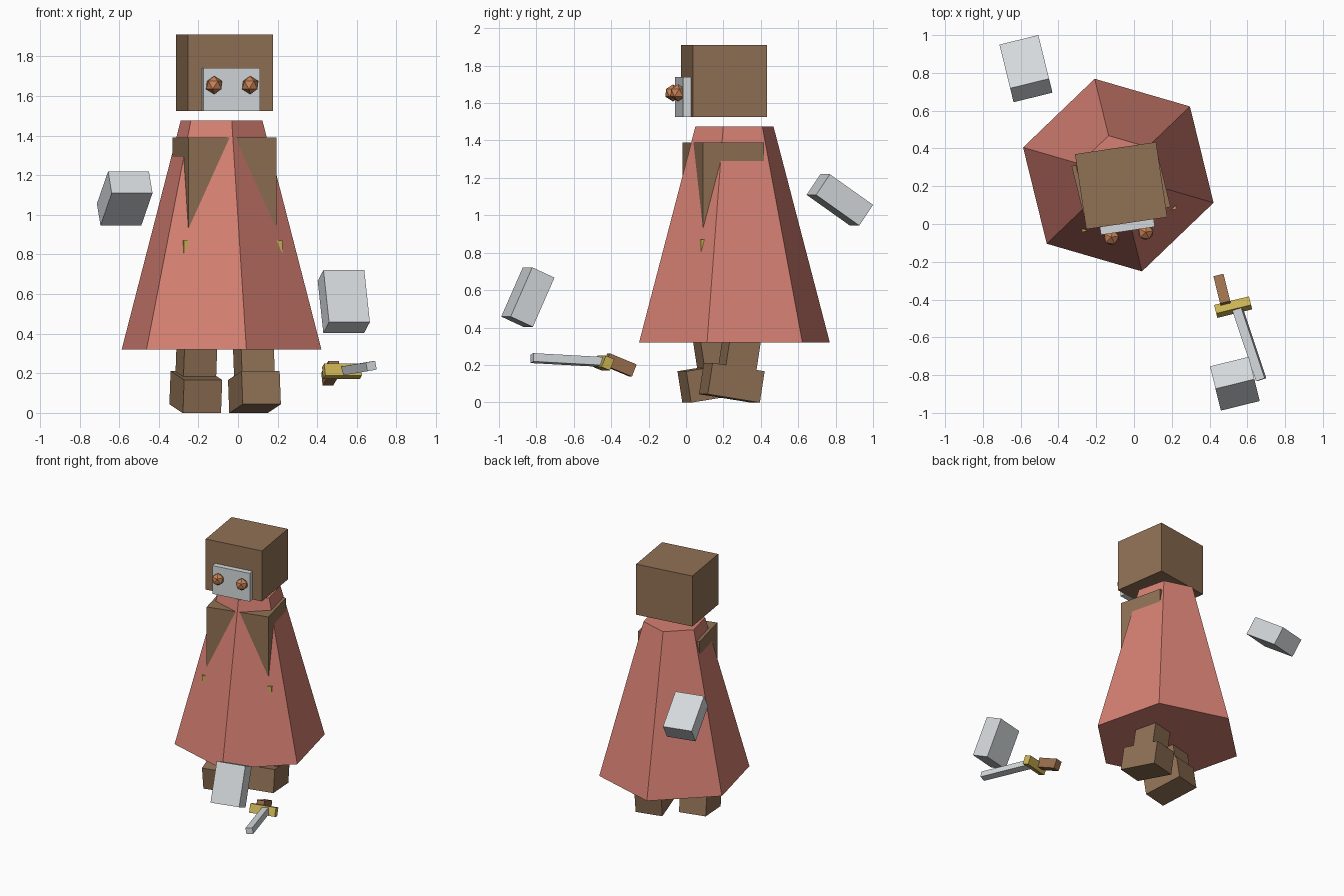
import bpy
from math import radians, sin, cos
from mathutils import Vector

cube = bpy.data.objects.get("Cube")
if cube:
    bpy.data.objects.remove(cube)


def material(name, color):
    mat = bpy.data.materials.new(name)
    mat.use_nodes = True
    mat.diffuse_color = (*color, 1)
    mat.node_tree.nodes["Principled BSDF"].inputs["Base Color"].default_value = (*color, 1)
    return mat


brown = material("brown", (.28, .165, .09))
red = material("dusty_red", (.67, .215, .17))
steel = material("pale_steel", (.66, .69, .71))
gold = material("gold", (.60, .45, .09))
copper = material("copper", (.58, .225, .095))
leather = material("leather", (.33, .16, .075))

BODY_YAW = 13.8
HEAD_YAW = 8.5


def finish(name, mat):
    obj = bpy.context.object
    obj.name = obj.data.name = name
    obj.data.materials.append(mat)
    return obj


def box(name, mat, center, size, pitch=0, yaw=BODY_YAW, roll=0):
    rot = [radians(a) for a in (pitch, roll, yaw)]
    bpy.ops.mesh.primitive_cube_add(size=1, location=center, rotation=rot)
    bpy.context.object.scale = size
    return finish(name, mat)


def turned(origin, yaw, x, y, z):
    """Point at a local offset from an origin turned about z."""
    c, s = cos(radians(yaw)), sin(radians(yaw))
    return Vector(origin) + Vector((c * x - s * y, s * x + c * y, z))


# Robe: closed six-sided tapered cone
axis = (-.083, .259, 0)
bpy.ops.mesh.primitive_cone_add(vertices=6, radius1=.525, radius2=.215, depth=1.155,
                                location=turned(axis, 0, 0, 0, .8975),
                                rotation=(0, 0, radians(BODY_YAW)))
finish("robe", red)

# Torso and belt, whose corners show through the robe
box("torso", brown, turned(axis, BODY_YAW, 0, -.062, 1.02), (.458, .335, .74))
box("belt", gold, turned(axis, BODY_YAW, 0, -.062, .81), (.514, .371, .12))

# Head with face plate and eyes
head = (-.068, .203, 1.7175)
box("head", brown, head, (.434, .402, .385), yaw=HEAD_YAW)
box("face_plate", steel, turned(head, HEAD_YAW, 0, -.221, -.085), (.288, .042, .215), yaw=HEAD_YAW)
for side, x in (("left", .092), ("right", -.092)):
    bpy.ops.mesh.primitive_ico_sphere_add(subdivisions=1, radius=.046,
                                          location=turned(head, HEAD_YAW, x, -.262, -.063),
                                          rotation=(0, 0, radians(HEAD_YAW)))
    finish(side + "_eye", copper)

# Legs and boots in mid stride
for side, boot, leg, pitch in (("left", (.083, .245, .105), (.08, .288, .27), -9),
                               ("right", (-.213, .13, .105), (-.21, .15, .27), 9)):
    box(side + "_boot", brown, boot, (.198, .29, .17), pitch)
    box(side + "_leg", brown, leg, (.17, .17, .22), pitch)

# Floating gauntlets
box("right_hand", steel, (-.572, .8225, 1.0825), (.212, .289, .134), -34.6)
box("left_hand", steel, (.534, -.8455, .5625), (.212, .289, .134), 65.7)

# Short sword
box("sword_blade", steel, (.608, -.63, .226), (.05, .41, .045), -3, 19, -10)
box("sword_guard", gold, (.525, -.44, .21), (.19, .05, .065), -22)
box("sword_handle", leather, (.468, -.355, .2), (.055, .16, .07), -22)
